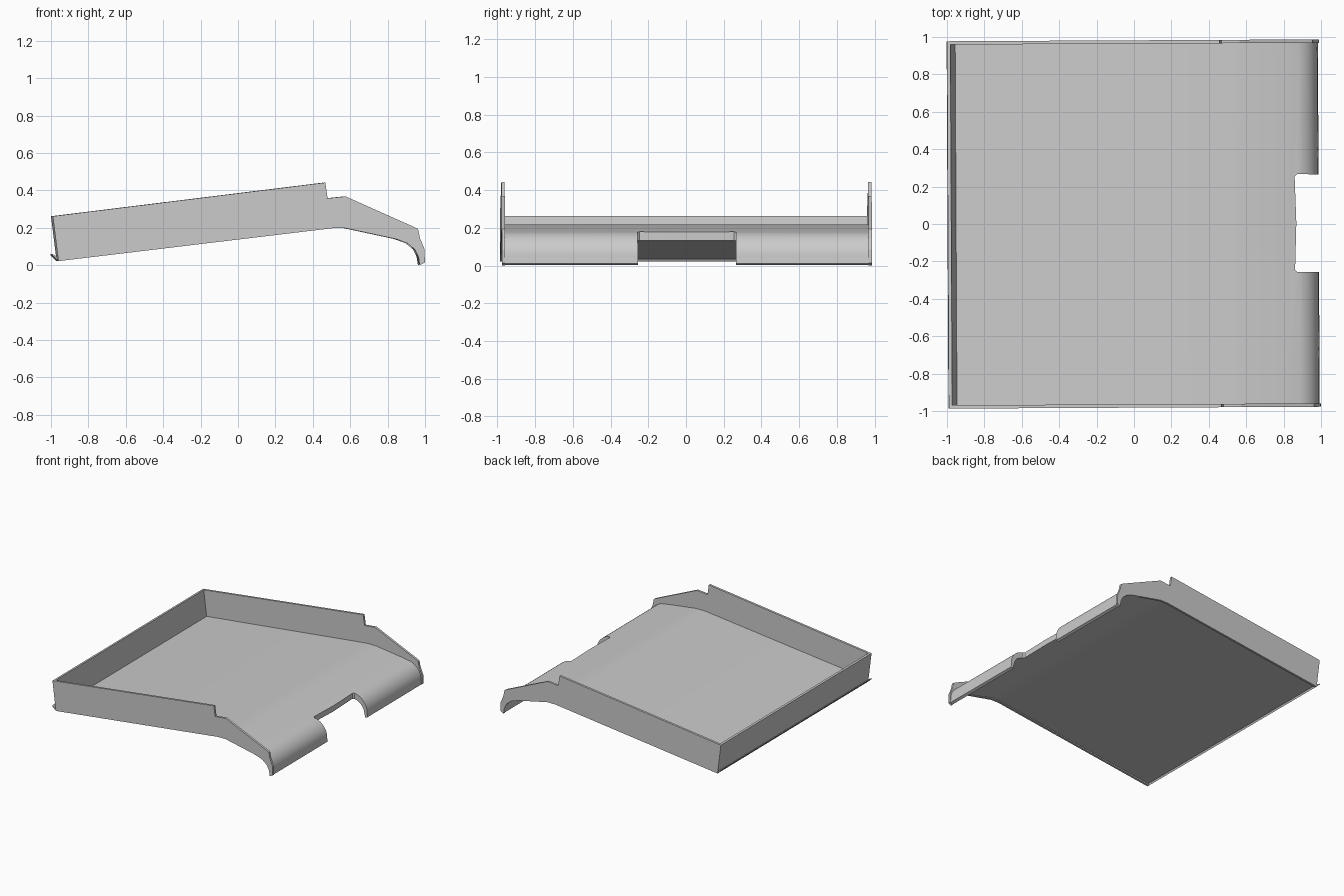
import bpy, bmesh, math
from mathutils import Matrix

if "Cube" in bpy.data.objects:
    bpy.data.objects.remove(bpy.data.objects["Cube"])

TWIST = Matrix.Rotation(0.005, 4, 'Z')  # the tray sits very slightly turned


def prism(name, pts, a, b, axis='Y'):
    """Extrude a 2D outline from a to b along Y (x,z outline) or Z (x,y outline)."""
    bm = bmesh.new()
    place = (lambda p, t: (p[0], t, p[1])) if axis == 'Y' else (lambda p, t: (p[0], p[1], t))
    v0 = [bm.verts.new(place(p, a)) for p in pts]
    v1 = [bm.verts.new(place(p, b)) for p in pts]
    bm.faces.new(v0)
    bm.faces.new(v1[::-1])
    n = len(pts)
    for i in range(n):
        bm.faces.new((v0[i], v0[(i + 1) % n], v1[(i + 1) % n], v1[i]))
    bmesh.ops.recalc_face_normals(bm, faces=bm.faces[:])
    bm.transform(TWIST)
    me = bpy.data.meshes.new(name)
    bm.to_mesh(me)
    bm.free()
    ob = bpy.data.objects.new(name, me)
    bpy.context.collection.objects.link(ob)
    return ob


def smooth(ob, angle=30):
    bpy.ops.object.select_all(action='DESELECT')
    ob.select_set(True)
    bpy.context.view_layer.objects.active = ob
    bpy.ops.object.shade_smooth_by_angle(angle=math.radians(angle))


def arc(cx, cz, rx, rz, a0, a1, n):
    return [(cx + rx * math.cos(math.radians(a0 + (a1 - a0) * i / n)),
             cz + rz * math.sin(math.radians(a0 + (a1 - a0) * i / n))) for i in range(n + 1)]


# Floor plate, bending down at the front into a rolled lip
top = [(-0.968, 0.052), (0.50, 0.219), (0.58, 0.218), (0.80, 0.189)]
outer = arc(0.85, 0.05, 0.135, 0.13, 75, 0, 12) + [(0.988, 0.012)]
inner = [(0.967, 0.003), (0.963, 0.03)] + arc(0.85, 0.03, 0.11, 0.103, 12, 80, 10)
under = [(0.80, 0.152), (0.57, 0.206), (0.50, 0.206), (-0.962, 0.034)]
floor = prism("floor_and_front_lip", top + outer + inner + under, -0.968, 0.968)

# Opening in the middle of the lip
cutter = prism("notch_cutter", [(1.1, -0.258), (0.90, -0.262), (0.872, -0.262), (0.86, -0.25),
                                (0.868, 0), (0.86, 0.25), (0.872, 0.262), (0.90, 0.262),
                                (1.1, 0.258)], -0.2, 0.5, 'Z')
mod = floor.modifiers.new("notch", 'BOOLEAN')
mod.operation = 'DIFFERENCE'
mod.object = cutter
mod.solver = 'EXACT'
bpy.context.view_layer.objects.active = floor
bpy.ops.object.modifier_apply(modifier=mod.name)
bpy.data.objects.remove(cutter)
smooth(floor)

# Stepped side walls
wall = [(-0.995, 0.262), (0.462, 0.442), (0.474, 0.358), (0.57, 0.368), (0.94, 0.203),
        (0.958, 0.193), (0.968, 0.145), (0.993, 0.085), (0.994, 0.014), (0.967, 0.0),
        (0.96, 0.045), (0.94, 0.085), (0.90, 0.118), (0.84, 0.14), (0.57, 0.198),
        (0.50, 0.198), (-0.965, 0.022)]
for side, s in (("right", -1), ("left", 1)):
    prism(side + "_side_wall", wall, s * 0.964, s * 0.982)

# Leaning back wall and the small flange at its foot
prism("back_wall", [(-0.995, 0.262), (-0.977, 0.264), (-0.95, 0.045), (-0.965, 0.022)],
      -0.978, 0.978)
prism("back_flange", [(-0.997, 0.06), (-0.974, 0.046), (-0.965, 0.022), (-0.997, 0.052)],
      -0.981, 0.981)
